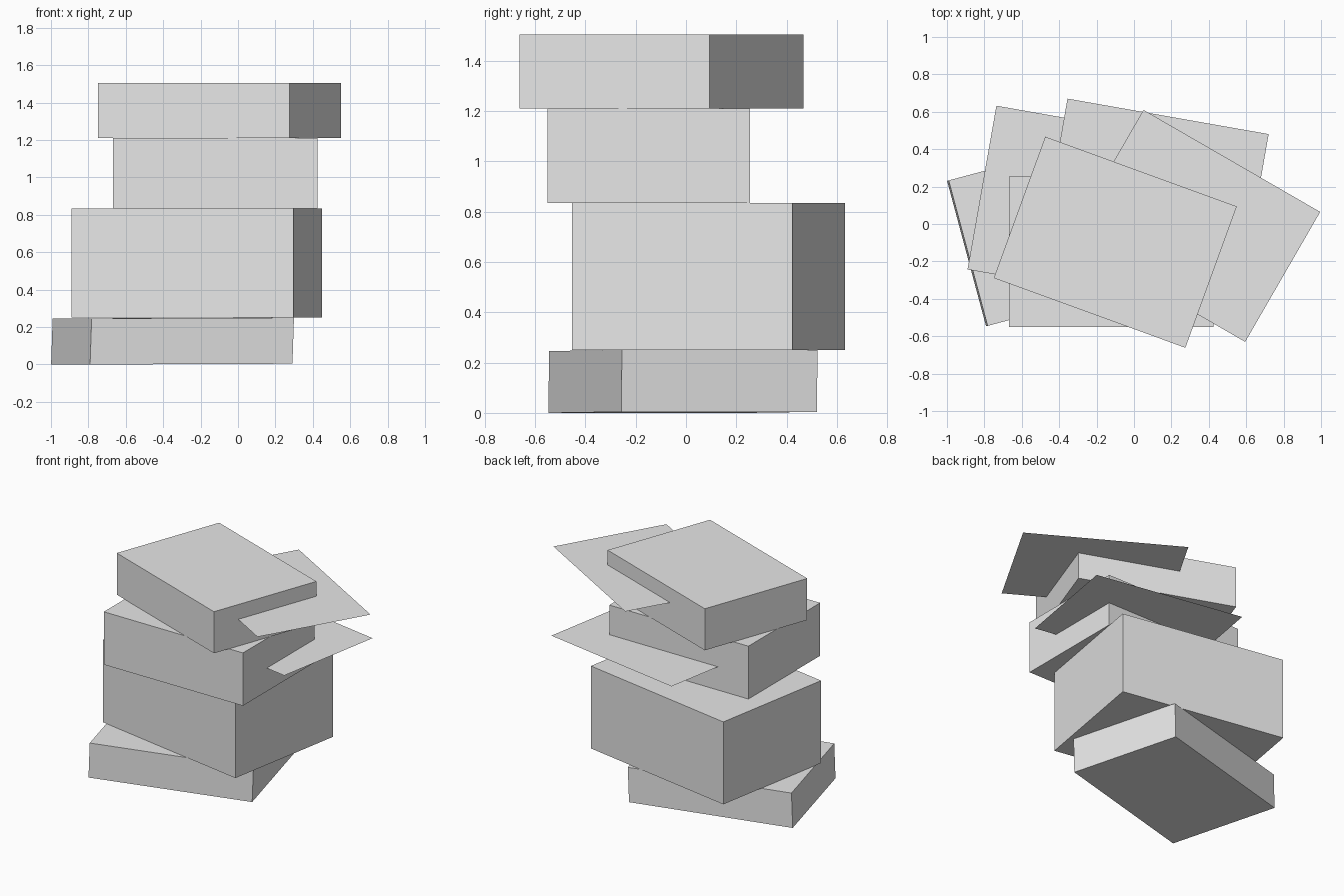
import bpy
import bmesh
from math import radians
from mathutils import Matrix

default_cube = bpy.data.objects.get("Cube")
if default_cube:
    bpy.data.objects.remove(default_cube, do_unlink=True)

# Single plain grey for the whole stack
grey = bpy.data.materials.new("plain grey")
grey.use_nodes = True
grey.diffuse_color = (0.8, 0.8, 0.8, 1)
grey.node_tree.nodes["Principled BSDF"].inputs["Base Color"].default_value = (0.8, 0.8, 0.8, 1)


def finish(name, bm):
    mesh = bpy.data.meshes.new(name)
    bm.to_mesh(mesh)
    bm.free()
    mesh.materials.append(grey)
    obj = bpy.data.objects.new(name, mesh)
    bpy.context.collection.objects.link(obj)
    return obj


def box(name, center, size, turn, bottom, top):
    bm = bmesh.new()
    bmesh.ops.create_cube(bm, size=1)
    bm.transform(Matrix.Diagonal((*size, top - bottom, 1)))
    obj = finish(name, bm)
    obj.location = (*center, (bottom + top) / 2)
    obj.rotation_euler.z = radians(turn)
    return obj


def sheet(name, center, size, turn, height):
    bm = bmesh.new()
    bmesh.ops.create_grid(bm, x_segments=1, y_segments=1, size=0.5)
    bm.transform(Matrix.Diagonal((*size, 1, 1)))
    obj = finish(name, bm)
    obj.location = (*center, height)
    obj.rotation_euler.z = radians(turn)
    return obj


# Stacked blocks, each twisted differently
bottom_block = box("bottom_block", (-0.35, -0.012), (1.12, 0.805), 15, 0.002, 0.248)
box("large_block", (-0.22, 0.09), (1.204, 0.889), -10, 0.25, 0.835)
box("upper_block", (-0.122, -0.148), (1.092, 0.805), 0, 0.835, 1.21)
box("top_block", (-0.1, -0.0975), (1.09, 0.804), -20, 1.21, 1.505)

# The bottom block leans very slightly
lean = Matrix.Identity(4)
lean[0][2] = 0.035
lean[2][0] = 0.004
bottom_block.data.transform(lean)

# Thin flat sheets slipped through the two upper blocks
sheet("lower_sheet", (0.1125, 0.18), (1.092, 0.803), -10, 1.0)
sheet("upper_sheet", (0.3225, -0.01), (1.091, 0.802), -30, 1.4)
